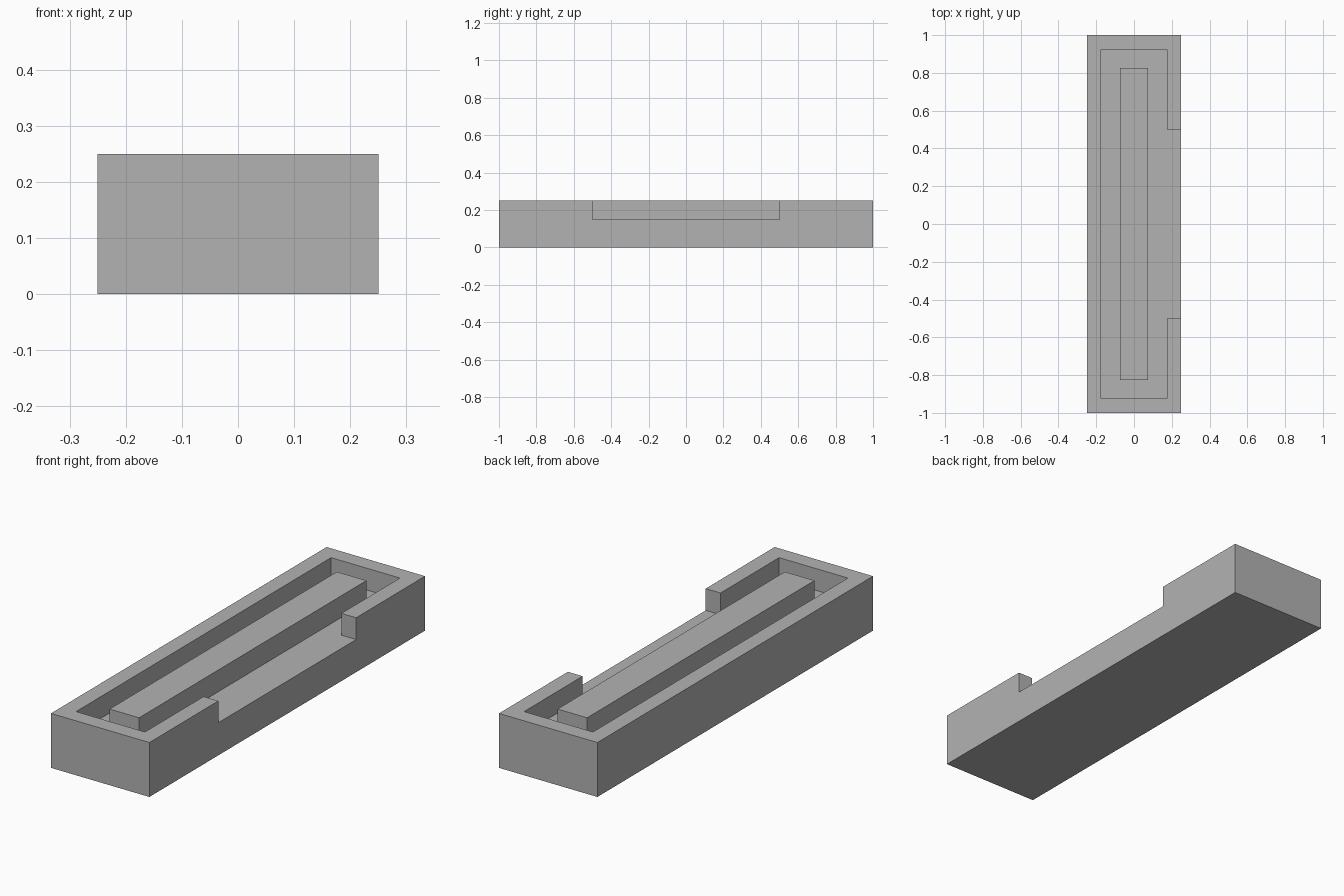
import bpy, bmesh

if "Cube" in bpy.data.objects:
    bpy.data.objects.remove(bpy.data.objects["Cube"])

W, L, H = 0.25, 1.0, 0.25      # half width, half length, height
WALL, FLOOR, NOTCH = 0.075, 0.15, 0.5

grey = bpy.data.materials.new("plain grey")
grey.diffuse_color = (0.45, 0.45, 0.45, 1)
grey.use_nodes = True
grey.node_tree.nodes["Principled BSDF"].inputs["Base Color"].default_value = grey.diffuse_color


def prism(name, outline, z0, z1):
    """Extrude a closed xy outline from z0 to z1."""
    bm = bmesh.new()
    face = bm.faces.new([bm.verts.new((x, y, z0)) for x, y in outline])
    top = bmesh.ops.extrude_face_region(bm, geom=[face])["geom"]
    verts = [v for v in top if isinstance(v, bmesh.types.BMVert)]
    bmesh.ops.translate(bm, vec=(0, 0, z1 - z0), verts=verts)
    bmesh.ops.recalc_face_normals(bm, faces=bm.faces)
    mesh = bpy.data.meshes.new(name)
    bm.to_mesh(mesh)
    bm.free()
    mesh.materials.append(grey)
    obj = bpy.data.objects.new(name, mesh)
    bpy.context.collection.objects.link(obj)
    return obj


def rect(x, y):
    return [(-x, -y), (x, -y), (x, y), (-x, y)]


# Solid tray block
tray = prism("tray", rect(W, L), 0, H)

# Pocket with a side opening through the right wall
ix, iy, out = W - WALL, L - WALL, W + 0.1
pocket = prism("pocket_cutter", [
    (-ix, -iy), (ix, -iy), (ix, -NOTCH), (out, -NOTCH),
    (out, NOTCH), (ix, NOTCH), (ix, iy), (-ix, iy)], FLOOR, H + 0.1)
pocket.hide_render = True
pocket.hide_viewport = True

cut = tray.modifiers.new("pocket", 'BOOLEAN')
cut.operation = 'DIFFERENCE'
cut.solver = 'EXACT'
cut.object = pocket

# Raised bar standing on the pocket floor, level with the rim
prism("centre_bar", rect(0.075, iy - 0.1), FLOOR, H)
